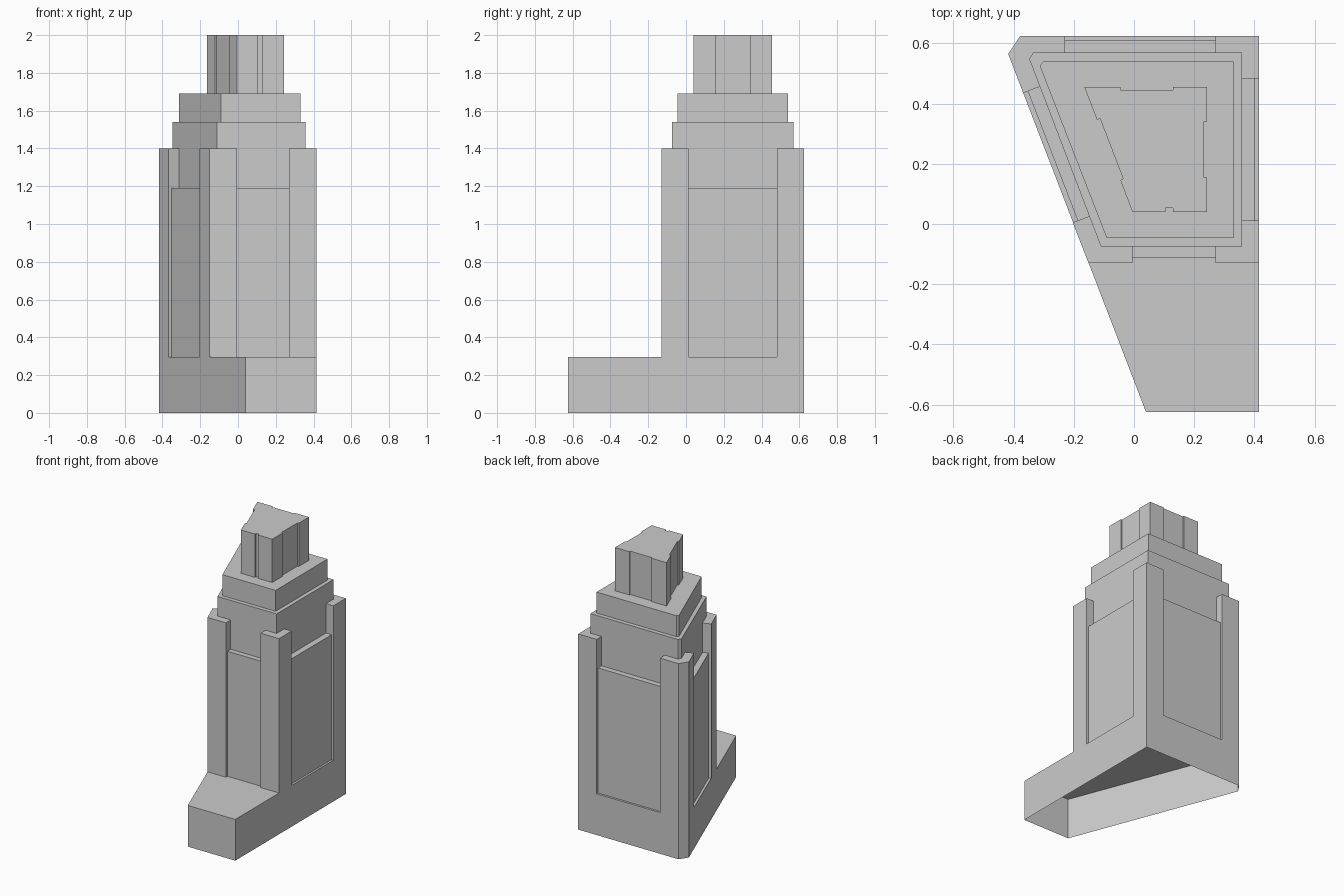
import bpy, bmesh

if "Cube" in bpy.data.objects:
    bpy.data.objects.remove(bpy.data.objects["Cube"], do_unlink=True)

# One plain stone grey
stone = bpy.data.materials.new("stone grey")
stone.use_nodes = True
GREY = (0.6, 0.6, 0.6, 1.0)
stone.diffuse_color = GREY
stone.node_tree.nodes["Principled BSDF"].inputs["Base Color"].default_value = GREY


def prism(name, outline, z0, z1):
    """Extrude a counter-clockwise outline upward; the underside stays open."""
    bm = bmesh.new()
    low = [bm.verts.new((x, y, z0)) for x, y in outline]
    high = [bm.verts.new((x, y, z1)) for x, y in outline]
    n = len(outline)
    for i in range(n):
        j = (i + 1) % n
        bm.faces.new((low[i], low[j], high[j], high[i]))
    bm.faces.new(high)
    mesh = bpy.data.meshes.new(name)
    bm.to_mesh(mesh)
    bm.free()
    mesh.materials.append(stone)
    obj = bpy.data.objects.new(name, mesh)
    bpy.context.collection.objects.link(obj)
    return obj


BASE_TOP, PANEL_TOP, POST_TOP = 0.295, 1.19, 1.40
CORE_TOP, TIER_TOP, CROWN_TOP = 1.54, 1.69, 2.0

# Hollow podium with one slanted side
prism("podium", [(0.04, -0.625), (0.416, -0.625), (0.416, 0.625),
                 (-0.378, 0.625), (-0.418, 0.565)], 0, BASE_TOP)

# Main shaft and the smaller tier on it
prism("tower_core", [(-0.11, -0.075), (0.358, -0.075), (0.358, 0.57),
                     (-0.335, 0.57), (-0.348, 0.548)], BASE_TOP, CORE_TOP)
prism("upper_tier", [(-0.091, -0.046), (0.33, -0.046), (0.33, 0.54),
                     (-0.302, 0.54), (-0.313, 0.525)], CORE_TOP, TIER_TOP)

# Corner posts wrapping the shaft
posts = {
    "front_left_post": [(0.27, -0.13), (0.416, -0.13), (0.416, 0.012),
                        (0.35, 0.012), (0.35, -0.065), (0.27, -0.065)],
    "back_left_post": [(0.416, 0.483), (0.416, 0.625), (0.27, 0.625),
                       (0.27, 0.56), (0.35, 0.56), (0.35, 0.483)],
    "back_right_post": [(-0.23, 0.625), (-0.378, 0.625), (-0.418, 0.565),
                        (-0.368, 0.435), (-0.303, 0.460), (-0.335, 0.54),
                        (-0.32, 0.56), (-0.23, 0.56)],
    "front_right_post": [(-0.151, -0.13), (-0.005, -0.13), (-0.005, -0.065),
                         (-0.10, -0.065), (-0.138, 0.030), (-0.2035, 0.005)],
}
for name, outline in posts.items():
    prism(name, outline, BASE_TOP, POST_TOP)

# Recessed panels between the posts, ends buried in them
panels = {
    "front_panel": [(-0.02, -0.112), (0.29, -0.112), (0.29, -0.06), (-0.02, -0.06)],
    "left_panel": [(0.34, 0.0), (0.402, 0.0), (0.402, 0.5), (0.34, 0.5)],
    "back_panel": [(-0.25, 0.55), (0.29, 0.55), (0.29, 0.61), (-0.25, 0.61)],
    "right_panel": [(-0.180, -0.007), (-0.125, 0.014), (-0.305, 0.481), (-0.360, 0.460)],
}
for name, outline in panels.items():
    prism(name, outline, BASE_TOP, PANEL_TOP)

# Crown block with a shallow groove on each side
prism("crown", [
    (-0.005, 0.04), (0.105, 0.04), (0.105, 0.053), (0.13, 0.053), (0.13, 0.04),
    (0.243, 0.04), (0.243, 0.155), (0.233, 0.155), (0.233, 0.34), (0.243, 0.34),
    (0.243, 0.455), (0.13, 0.455), (0.13, 0.445), (-0.045, 0.445), (-0.045, 0.455),
    (-0.165, 0.455), (-0.123, 0.346), (-0.113, 0.350), (-0.036, 0.150), (-0.0455, 0.146),
], TIER_TOP, CROWN_TOP)
